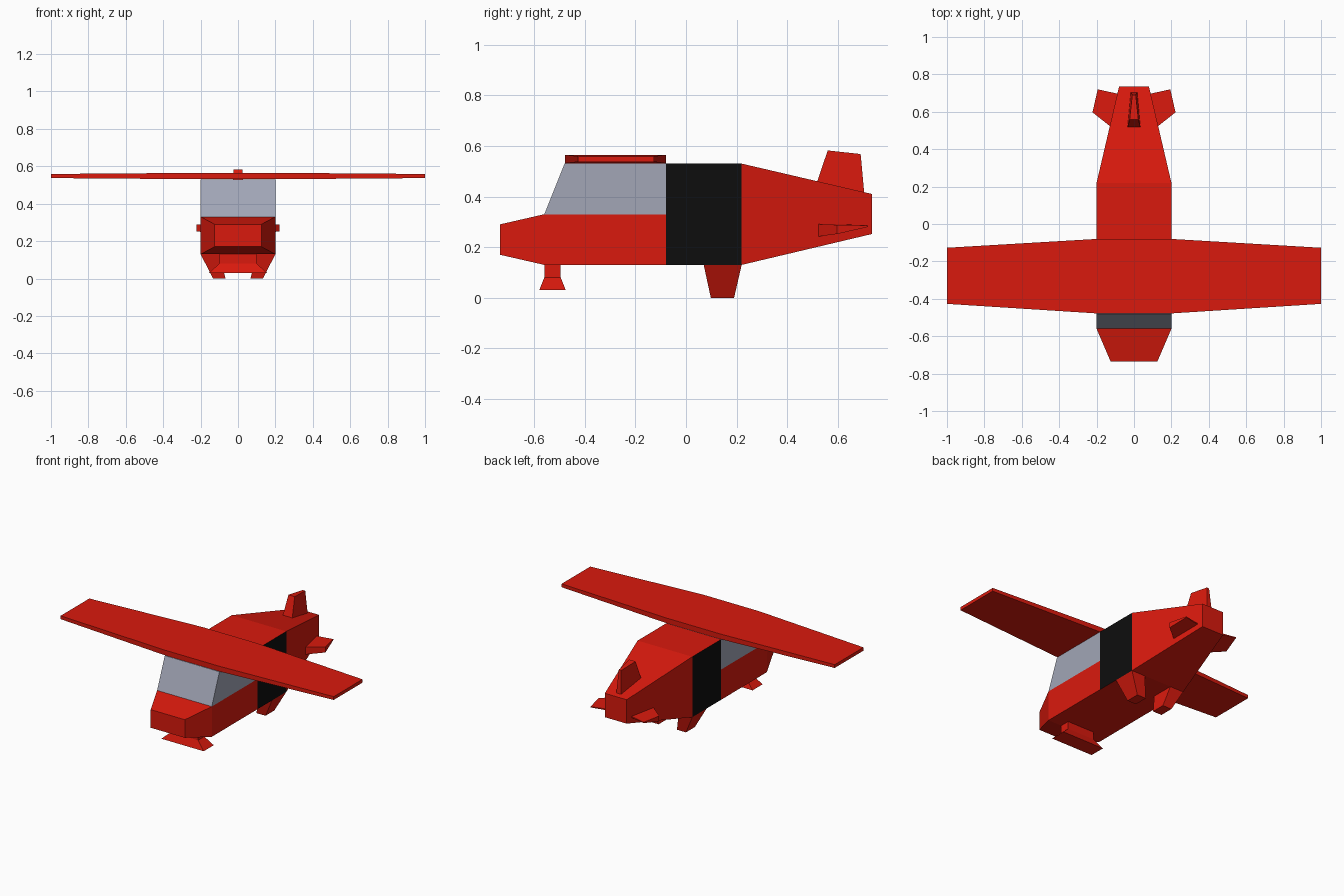
import bpy, bmesh

if "Cube" in bpy.data.objects:
    bpy.data.objects.remove(bpy.data.objects["Cube"])


def material(name, color):
    m = bpy.data.materials.new(name)
    m.diffuse_color = (*color, 1)
    m.use_nodes = True
    m.node_tree.nodes["Principled BSDF"].inputs["Base Color"].default_value = m.diffuse_color
    return m


RED = material("red_paint", (0.70, 0.01, 0.004))
BLACK = material("black_paint", (0.004, 0.004, 0.004))
GLASS = material("glass", (0.36, 0.38, 0.47))


def loft(name, rings, mat=RED, side_mat=None, start=True, end=True, mirror=False):
    """Join four-point rings into a flat-faced solid."""
    bm = bmesh.new()
    loops = [[bm.verts.new(p) for p in r] for r in rings]
    for a, b in zip(loops, loops[1:]):
        for i in range(4):
            j = (i + 1) % 4
            bm.faces.new((a[i], a[j], b[j], b[i]))
    caps = []
    caps.append(bm.faces.new(loops[0][::-1]))
    caps.append(bm.faces.new(loops[-1]))
    bmesh.ops.recalc_face_normals(bm, faces=bm.faces)
    if side_mat:
        for f in bm.faces:
            if abs(f.normal.x) > 0.9:
                f.material_index = 1
    # Open ends where sections butt together
    bmesh.ops.delete(bm, geom=[f for f, keep in zip(caps, (start, end)) if not keep],
                     context='FACES_ONLY')
    me = bpy.data.meshes.new(name)
    bm.to_mesh(me)
    bm.free()
    me.materials.append(mat)
    if side_mat:
        me.materials.append(side_mat)
    ob = bpy.data.objects.new(name, me)
    bpy.context.collection.objects.link(ob)
    if mirror:
        ob.modifiers.new("mirror", 'MIRROR')
    return ob


def upright(y, w, z0, z1):
    """Rectangle across the fuselage at y."""
    return [(-w, y, z0), (w, y, z0), (w, y, z1), (-w, y, z1)]


def flat(z, x0, x1, y0, y1):
    """Horizontal rectangle at height z."""
    return [(x0, y0, z), (x1, y0, z), (x1, y1, z), (x0, y1, z)]


def rib(x, y0, y1, z0, z1):
    """Wing cross-section at x."""
    return [(x, y0, z0), (x, y1, z0), (x, y1, z1), (x, y0, z1)]


# Fuselage: nose and lower cabin, banded middle, tapering tail
loft("nose_and_lower_cabin", [upright(-0.735, 0.125, 0.17, 0.29),
                              upright(-0.56, 0.2, 0.13, 0.33),
                              upright(-0.08, 0.2, 0.13, 0.33)], end=False)
loft("middle_fuselage", [upright(-0.08, 0.2, 0.13, 0.53),
                         upright(0.22, 0.2, 0.13, 0.53)],
     side_mat=BLACK, start=False, end=False)
loft("tail_fuselage", [upright(0.22, 0.2, 0.13, 0.53),
                       upright(0.735, 0.08, 0.252, 0.41)], start=False)

# Glazed cabin with sloping windscreen
loft("cabin_glass", [flat(0.33, -0.2, 0.2, -0.56, -0.08),
                     flat(0.53, -0.2, 0.2, -0.48, -0.08)], GLASS, start=False)

# High wing, tapering beyond the cabin
loft("wing", [rib(-1, -0.427, -0.127, 0.537, 0.559),
              rib(-0.2, -0.478, -0.08, 0.531, 0.565),
              rib(0.2, -0.478, -0.08, 0.531, 0.565),
              rib(1, -0.427, -0.127, 0.537, 0.559)])

# Tail fin, thinning towards the back
loft("tail_fin", [
    [(-0.035, 0.515, 0.45), (0.035, 0.515, 0.45), (0.018, 0.705, 0.405), (-0.018, 0.705, 0.405)],
    [(-0.023, 0.56, 0.582), (0.023, 0.56, 0.582), (0.009, 0.69, 0.568), (-0.009, 0.69, 0.568)]])

# Tailplanes
loft("tailplanes", [
    [(0.08, 0.485, 0.237), (0.08, 0.695, 0.28), (0.08, 0.695, 0.288), (0.08, 0.485, 0.292)],
    [(0.222, 0.597, 0.252), (0.194, 0.72, 0.28), (0.194, 0.72, 0.286), (0.222, 0.597, 0.288)]],
    mirror=True)

# Front landing gear: strut and flared foot
loft("front_gear", [flat(0.135, -0.1, 0.1, -0.56, -0.495),
                    flat(0.08, -0.1, 0.1, -0.56, -0.495),
                    flat(0.03, -0.155, 0.155, -0.58, -0.475)])

# Rear landing legs, leaning inwards
loft("rear_legs", [flat(0.13, 0.1, 0.2, 0.07, 0.22),
                   flat(0.0, 0.067, 0.133, 0.098, 0.19)], mirror=True)
